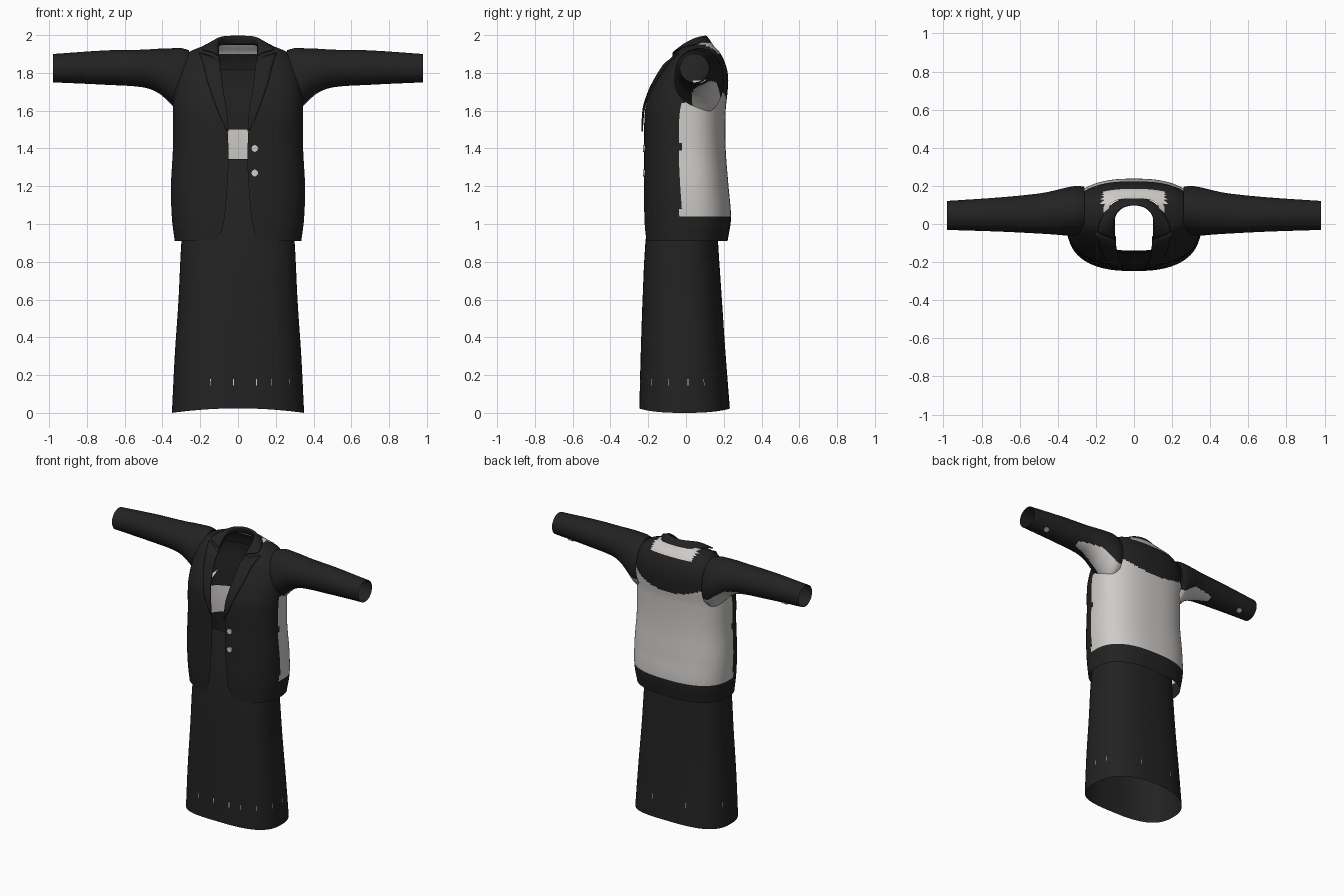
import bpy, bmesh, math
from mathutils import Vector

cube = bpy.data.objects.get("Cube")
if cube:
    bpy.data.objects.remove(cube)


def material(name, rgb):
    m = bpy.data.materials.new(name)
    m.use_nodes = True
    m.diffuse_color = (*rgb, 1)
    bsdf = m.node_tree.nodes["Principled BSDF"]
    bsdf.inputs["Base Color"].default_value = (*rgb, 1)
    bsdf.inputs["Roughness"].default_value = 0.8
    return m


BLACK = material("black cloth", (0.016, 0.016, 0.016))
LIGHT = material("pale lining", (0.62, 0.60, 0.58))
POWER = 2.5


def sample(rows, k):
    """Smoothly interpolate a table whose first column is the key."""
    k = min(max(k, rows[0][0]), rows[-1][0])
    i = 0
    while i < len(rows) - 2 and k > rows[i + 1][0]:
        i += 1

    def slope(j, c):
        a, b = rows[max(j - 1, 0)], rows[min(j + 1, len(rows) - 1)]
        return (b[c] - a[c]) / (b[0] - a[0])
    p, q = rows[i], rows[i + 1]
    d = q[0] - p[0]
    t = (k - p[0]) / d
    h = 3 * t * t - 2 * t ** 3
    return [p[c] + h * (q[c] - p[c])
            + d * (t * (1 - t) ** 2 * slope(i, c) - t * t * (1 - t) * slope(i + 1, c))
            for c in range(1, len(p))]


def grid(name, points, closed=False, rule=None, thick=0.0, mirror=False, subdiv=0):
    """Make a smooth sheet from rows of points; rule picks the pale faces."""
    bm = bmesh.new()
    rows = [[bm.verts.new(p) for p in row] for row in points]
    n = len(rows[0])
    for a, b in zip(rows, rows[1:]):
        for j in range(n if closed else n - 1):
            k = (j + 1) % n
            f = bm.faces.new((a[j], a[k], b[k], b[j]))
            f.smooth = True
            if rule and rule(f.calc_center_median()):
                f.material_index = 1
    bmesh.ops.recalc_face_normals(bm, faces=bm.faces)
    me = bpy.data.meshes.new(name)
    bm.to_mesh(me)
    bm.free()
    me.materials.append(BLACK)
    me.materials.append(LIGHT)
    ob = bpy.data.objects.new(name, me)
    bpy.context.collection.objects.link(ob)
    if mirror:
        ob.modifiers.new("mirror", "MIRROR").use_clip = True
    if subdiv:
        m = ob.modifiers.new("round", "SUBSURF")
        m.levels = m.render_levels = subdiv
    if thick:
        m = ob.modifiers.new("thickness", "SOLIDIFY")
        m.thickness, m.offset = thick, 0
    return ob


def ring_point(rows, z, a, grow=0.0):
    """Point on a rounded cross-section; angle 0 faces the front."""
    hw, yf, yb = sample(rows, z)
    s, c = math.sin(a), math.cos(a)
    x = (hw + grow) * math.copysign(abs(s) ** (2 / POWER), s)
    y = (yf + yb) / 2 - ((yb - yf) / 2 + grow) * math.copysign(abs(c) ** (2 / POWER), c)
    return Vector((x, y, z))


def front_y(rows, x, z):
    hw, yf, yb = sample(rows, z)
    r = max(0, 1 - min(1, abs(x) / hw) ** POWER)
    return (yf + yb) / 2 - (yb - yf) / 2 * r ** (1 / POWER)


def steps(a, b, n):
    return [a + (b - a) * i / n for i in range(n + 1)]


# Skirt: height, half width, front, back
SKIRT = [(0, .35, -.247, .232), (.3, .335, -.24, .21), (.6, .315, -.23, .19),
         (.9, .30, -.215, .17), (1.1, .28, -.19, .16), (1.34, .24, -.14, .13)]
turn = [2 * math.pi * i / 72 for i in range(72)]
skirt = []
for z in steps(0, 1.34, 30):
    row = [ring_point(SKIRT, z, a) for a in turn]
    for p in row:
        p.z += .024 * (1 - (p.x / .35) ** 2) * max(0, 1 - z / .4)
    skirt.append(row)
grid("skirt", skirt, closed=True)
grid("waistband", [[ring_point(SKIRT, z, a, .005) for a in turn] for z in (1.29, 1.345)],
     closed=True)

# Small stitches above the hem
for deg in (-20, -2, 12, 26, 48, 75, 93, 112, 165, 200, 255, 285):
    a = math.radians(deg)
    grid("hem_stitch", [[ring_point(SKIRT, z, a + d, .003) for d in (-.006, .006)]
                        for z in (.145, .18)], rule=lambda c: True)

# Jacket body: height, half width, front, back
BODY = [(.91, .335, -.215, .22), (1.03, .35, -.222, .238), (1.2, .355, -.222, .225),
        (1.4, .345, -.222, .21), (1.6, .345, -.218, .21), (1.7, .34, -.19, .22),
        (1.78, .33, -.15, .223), (1.85, .31, -.105, .208), (1.91, .26, -.055, .178),
        (1.94, .19, -.01, .15), (1.96, .13, .02, .135)]
# Half width of the front opening by height
OPENING = [(.91, .15), (.93, .105), (1.0, .077), (1.15, .06), (1.34, .05),
           (1.5, .055), (1.6, .063), (1.7, .08), (1.85, .098), (1.96, .1)]


def pale_body(c):
    panel = 1.04 < c.z < 1.66 + .9 * c.x ** 2 and c.y > -.03 + .4 * max(0, c.z - 1.6)
    neck = c.z > 1.9 and c.y > .07 and abs(c.x) < .165
    return panel or neck


body = []
for z in steps(.91, 1.96, 105):
    start = math.asin((sample(OPENING, z)[0] / sample(BODY, z)[0]) ** (POWER / 2))
    body.append([ring_point(BODY, z, a) for a in steps(start, 2 * math.pi - start, 110)])
grid("jacket_body", body, rule=pale_body)

# Dark lining inside the upper back
grid("back_lining", [[ring_point(BODY, z, a, -.012)
                      for a in steps(math.pi * .62, math.pi * 1.38, 24)]
                     for z in steps(1.5, 1.82, 10)])

# Sleeves: distance, centre y, centre z, radius y, radius z
SLEEVE = [(.26, .07, 1.75, .125, .17), (.3, .07, 1.755, .13, .176), (.36, .065, 1.785, .125, .145),
          (.42, .06, 1.81, .115, .118), (.5, .055, 1.823, .105, .1),
          (.7, .05, 1.828, .09, .091), (.98, .045, 1.825, .076, .075)]


def pale_sleeve(c):
    yc, zc, ry, rz = sample(SLEEVE, abs(c.x))
    dy, dz = (c.y - yc) / ry, (c.z - zc) / rz
    reach = max(0, abs(c.x) - .42) * 3
    return abs(c.x) < .58 and dz < -.05 - reach and -.25 + reach < dy < .85 - reach * .4


def sleeve_point(x, a, side, grow=0.0):
    yc, zc, ry, rz = sample(SLEEVE, x)
    return Vector((side * x, yc + (ry + grow) * math.cos(a), zc + (rz + grow) * math.sin(a)))


def disc(name, centre, normal, radius):
    bpy.ops.mesh.primitive_cylinder_add(vertices=16, radius=radius, depth=.009, location=centre)
    ob = bpy.context.object
    ob.name = name
    ob.rotation_euler = Vector(normal).to_track_quat("Z", "Y").to_euler()
    ob.data.materials.append(LIGHT)


for side, label in ((1, "left"), (-1, "right")):
    grid(label + "_sleeve", [[sleeve_point(x, a, side) for a in turn]
                             for x in steps(.26, .98, 60)], closed=True, rule=pale_sleeve)
    a = math.radians(-58)
    disc(label + "_cuff_button", sleeve_point(.85, a, side, .001),
         (0, math.cos(a), math.sin(a)), .018)

# Front buttons
for z in (1.27, 1.4):
    disc("front_button", (.09, front_y(BODY, .09, z) - .003, z), (0, -1, 0), .018)

# Lapels follow the chest, widening up to the notch
LAPEL = [(1.49, .058), (1.58, .10), (1.75, .16), (1.86, .187), (1.905, .205)]
lapel = []
for z in steps(1.49, 1.905, 20):
    inner, outer = sample(OPENING, z)[0] - .004, sample(LAPEL, z)[0]
    lapel.append([Vector((x, front_y(BODY, x, z) - .010, z - .03 * max(0, z - 1.85) / .055
                          * (outer - x) / (outer - inner)))
                  for x in steps(inner, max(outer, inner + .003), 6)])
grid("lapels", lapel, thick=.008, mirror=True)

# Collar: inner stand, folded top edge and outer fall, ending at the centre back
STAND = [(.105, -.06, 1.875), (.11, -.01, 1.92), (.11, .05, 1.945), (.075, .1, 1.95), (0, .118, 1.95)]
TOP = [(.10, -.075, 1.89), (.105, -.02, 1.945), (.1, .04, 1.985), (.065, .083, 1.998), (0, .1, 2.0)]
FALL = [(.195, -.05, 1.918), (.185, 0, 1.945), (.15, .07, 1.953), (.095, .125, 1.95), (0, .145, 1.948)]
ROLL = [Vector(t).lerp(Vector(f), .4) + Vector((0, 0, .014)) for t, f in zip(TOP, FALL)]
grid("collar", [STAND, TOP, ROLL, FALL], thick=.006, mirror=True, subdiv=2)
